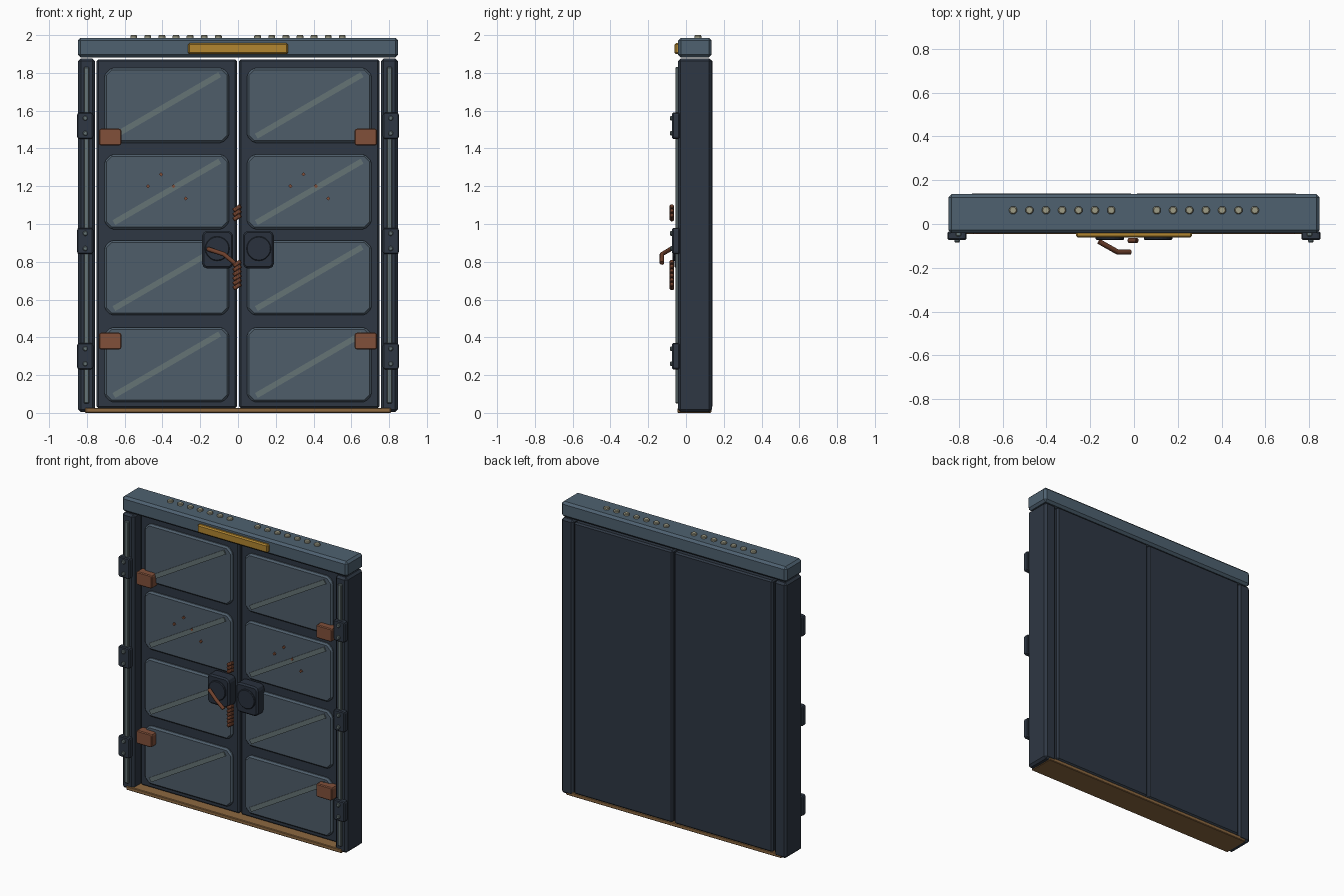
import bpy, bmesh, math
from mathutils import Vector

cube = bpy.data.objects.get("Cube")
if cube:
    bpy.data.objects.remove(cube, do_unlink=True)


def material(name, rgb):
    """Flat colour from 0-255 display values."""
    lin = [(c / 255 / 12.92) if c < 11 else ((c / 255 + 0.055) / 1.055) ** 2.4 for c in rgb]
    m = bpy.data.materials.new(name)
    m.use_nodes = True
    m.diffuse_color = (*lin, 1)
    m.node_tree.nodes["Principled BSDF"].inputs["Base Color"].default_value = (*lin, 1)
    return m


DARK = material("dark steel", (46, 55, 67))
LOCK = material("lock steel", (41, 49, 61))
HEADER = material("blue grey steel", (78, 97, 112))
PANEL = material("panel steel", (78, 93, 106))
STREAK = material("pale scratch", (101, 115, 117))
YELLOW = material("warning yellow", (178, 134, 48))
RUST = material("rust patch", (129, 80, 58))
CHAIN = material("rusty chain", (110, 64, 44))
SILL = material("worn brass", (140, 104, 64))
CREAM = material("cream stud", (158, 156, 134))


def finish(name, bm, mat, bevel=0.0):
    bmesh.ops.recalc_face_normals(bm, faces=bm.faces)
    mesh = bpy.data.meshes.new(name)
    bm.to_mesh(mesh)
    bm.free()
    mesh.materials.append(mat)
    obj = bpy.data.objects.new(name, mesh)
    bpy.context.scene.collection.objects.link(obj)
    if bevel:
        mod = obj.modifiers.new("Bevel", "BEVEL")
        mod.width = bevel
        mod.segments = 1
        mod.limit_method = "ANGLE"
        mod.angle_limit = math.radians(30)
    return obj


def box(name, lo, hi, mat, bevel=0.0):
    bm = bmesh.new()
    bmesh.ops.create_cube(bm, size=1)
    for v in bm.verts:
        v.co = [a + (b - a) * (c + 0.5) for a, b, c in zip(lo, hi, v.co)]
    return finish(name, bm, mat, bevel)


def plate(name, cx, cz, w, h, front, back, cut, mat, bevel=0.0):
    """Upright plate with cut corners."""
    bm = bmesh.new()
    a, b = w / 2, h / 2
    outline = []
    for sx, sz in ((1, 1), (-1, 1), (-1, -1), (1, -1)):
        pair = [(sx * a, sz * (b - cut)), (sx * (a - cut), sz * b)]
        outline += pair if sx * sz > 0 else pair[::-1]
    face = bm.faces.new([bm.verts.new((cx + x, front, cz + z)) for x, z in outline])
    ext = bmesh.ops.extrude_face_region(bm, geom=[face])
    for v in ext["geom"]:
        if isinstance(v, bmesh.types.BMVert):
            v.co.y = back
    return finish(name, bm, mat, bevel)


def rod(name, p, q, radius, mat, sides=8, bevel=0.0):
    bm = bmesh.new()
    p, q = Vector(p), Vector(q)
    bmesh.ops.create_cone(bm, cap_ends=True, segments=sides, radius1=radius,
                          radius2=radius, depth=(q - p).length)
    turn = (q - p).to_track_quat("Z", "Y")
    for v in bm.verts:
        v.co = turn @ v.co + (p + q) / 2
    return finish(name, bm, mat, bevel)


# Frame: header, nameless warning bar, sill
box("header", (-0.848, -0.042, 1.882), (0.848, 0.136, 1.986), HEADER, 0.015)
box("warning_bar", (-0.265, -0.062, 1.9), (0.265, -0.03, 1.957), YELLOW, 0.008)
box("sill", (-0.81, -0.046, 0.0), (0.81, 0.134, 0.026), SILL, 0.004)

# Studs along the header
for s in (-1, 1):
    for i in range(7):
        x = s * (0.104 + 0.0747 * i)
        rod("header_stud", (x, 0.063, 1.975), (x, 0.063, 2.0), 0.02, CREAM, 8, 0.005)

for s, side in ((-1, "right"), (1, "left")):
    # Post with its pale guide rail
    x0, x1 = sorted((s * 0.757, s * 0.846))
    box(side + "_post", (x0, -0.042, 0.004), (x1, 0.137, 1.876), DARK, 0.014)
    box(side + "_rail", (s * 0.802 - 0.014, -0.056, 0.05), (s * 0.802 + 0.014, -0.03, 1.83),
        STREAK, 0.004)

    # Hinges and bolts
    for z in (0.3, 0.91, 1.52):
        plate(side + "_hinge", s * 0.809, z, 0.086, 0.14, -0.073, -0.035, 0.008, DARK, 0.007)
        for dz in (-0.04, 0.04):
            rod(side + "_hinge_bolt", (s * 0.808, -0.065, z + dz),
                (s * 0.808, -0.084, z + dz), 0.014, STREAK, 8, 0.004)

    # Door leaf
    x0, x1 = sorted((s * 0.006, s * 0.749))
    box(side + "_door", (x0, 0.02, 0.024), (x1, 0.14, 1.872), DARK, 0.01)

    # Raised panels, each with a diagonal scratch
    for z in (0.255, 0.715, 1.17, 1.628):
        cx = s * 0.377
        plate(side + "_panel", cx, z, 0.66, 0.396, 0.0, 0.03, 0.035, PANEL, 0.011)
        bm = bmesh.new()
        along = Vector((0.28, 0, 0.163))
        across = Vector((-along.z, 0, along.x)).normalized() * 0.015
        mid = Vector((cx, 0, z))
        for a, b in ((1, 1), (-1, 1), (-1, -1), (1, -1)):
            bm.verts.new(mid + a * along + b * across + Vector((0, -0.007, 0)))
        face = bm.faces.new(bm.verts[:])
        ext = bmesh.ops.extrude_face_region(bm, geom=[face])
        for v in ext["geom"]:
            if isinstance(v, bmesh.types.BMVert):
                v.co.y = 0.002
        finish(side + "_scratch", bm, STREAK)

    # Rust patches on the outer edge
    for z in (0.38, 1.46):
        plate(side + "_rust_patch", s * 0.677, z, 0.12, 0.09, -0.046, 0.02, 0.008, RUST, 0.008)

    # Lock plate with a round boss
    plate(side + "_lock", s * 0.108, 0.864, 0.165, 0.2, -0.062, 0.02, 0.018, LOCK, 0.01)
    rod(side + "_lock_boss", (s * 0.11, -0.05, 0.87), (s * 0.11, -0.072, 0.87),
        0.065, LOCK, 20, 0.004)

    # Small rust specks
    for dx, dz in ((-0.1, 0), (-0.03, 0.063), (0.035, 0), (0.1, -0.065)):
        x, z = s * 0.377 + dx, 1.2 + dz
        rod(side + "_rust_speck", (x, 0.005, z), (x, -0.01, z), 0.011, RUST, 4)

# Bent lever
path = [(-0.16, -0.08, 0.868), (-0.075, -0.128, 0.84), (-0.018, -0.128, 0.793)]
curve = bpy.data.curves.new("lever", "CURVE")
curve.dimensions = "3D"
curve.bevel_depth = 0.012
curve.bevel_resolution = 2
curve.use_fill_caps = True
spline = curve.splines.new("POLY")
spline.points.add(len(path) - 1)
for point, co in zip(spline.points, path):
    point.co = (*co, 1)
curve.materials.append(CHAIN)
lever = bpy.data.objects.new("lever", curve)
bpy.context.scene.collection.objects.link(lever)

# Broken chain, as stacked slanted links in two lengths
for start, count in ((0.67, 6), (1.035, 3)):
    for i in range(count):
        z = start + 0.024 * i
        rod("chain_link", (-0.025, -0.075, z - 0.013), (0.016, -0.075, z + 0.013),
            0.013, CHAIN, 8, 0.004)
